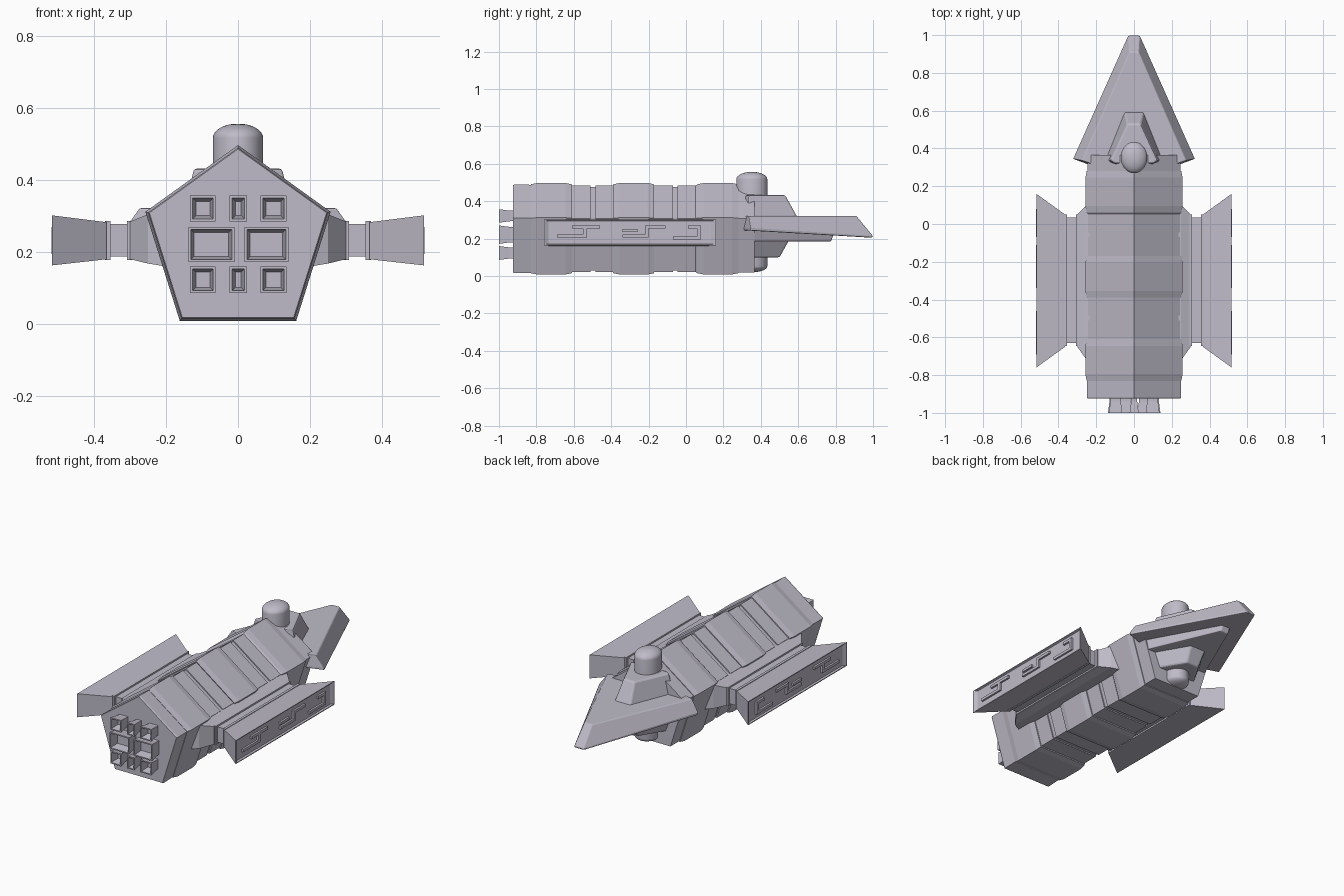
import bpy, bmesh
from math import cos, sin, pi

cube = bpy.data.objects.get("Cube")
if cube:
    bpy.data.objects.remove(cube, do_unlink=True)

COLOR = (0.52, 0.50, 0.58, 1)
paint = bpy.data.materials.new("pale_lavender_grey")
paint.use_nodes = True
paint.diffuse_color = COLOR
bsdf = paint.node_tree.nodes["Principled BSDF"]
bsdf.inputs["Base Color"].default_value = COLOR
bsdf.inputs["Roughness"].default_value = 0.6


def loft(name, stacks, mirror=False, bevel=0, smooth=False):
    """Skin each stack of equal-length rings and cap both ends."""
    bm = bmesh.new()
    for rings in stacks:
        loops = [[bm.verts.new(p) for p in ring] for ring in rings]
        n = len(loops[0])
        for a, b in zip(loops, loops[1:]):
            for i in range(n):
                j = (i + 1) % n
                bm.faces.new((a[i], a[j], b[j], b[i]))
        bm.faces.new(loops[0][::-1])
        bm.faces.new(loops[-1])
    bmesh.ops.recalc_face_normals(bm, faces=bm.faces)
    mesh = bpy.data.meshes.new(name)
    bm.to_mesh(mesh)
    bm.free()
    mesh.materials.append(paint)
    ob = bpy.data.objects.new(name, mesh)
    bpy.context.collection.objects.link(ob)
    if bevel:
        mod = ob.modifiers.new("Bevel", 'BEVEL')
        mod.width = bevel
        mod.segments = 2
    if mirror:
        ob.modifiers.new("Mirror", 'MIRROR')
    if smooth:
        bpy.ops.object.select_all(action='DESELECT')
        ob.select_set(True)
        bpy.context.view_layer.objects.active = ob
        bpy.ops.object.shade_smooth_by_angle(angle=0.6)
    return ob


def rect_x(x, y0, y1, z0, z1):
    return [(x, y0, z0), (x, y1, z0), (x, y1, z1), (x, y0, z1)]


def rect_y(y, x0, x1, z0, z1):
    return [(x0, y, z0), (x1, y, z0), (x1, y, z1), (x0, y, z1)]


def box(x0, x1, y0, y1, z0, z1):
    return [rect_x(x0, y0, y1, z0, z1), rect_x(x1, y0, y1, z0, z1)]


# Pentagonal hull: thick bands, plain sections and narrow grooves
PENTAGON = [(0, 0.245), (0.25, 0.065), (0.157, -0.23), (-0.157, -0.23), (-0.25, 0.065)]
MID = 0.245


def pentagon(y, s):
    return [(x * s, y, MID + z * s) for x, z in PENTAGON]


profile = [(-0.925, 0.985), (-0.915, 1), (-0.83, 0.99)]
for start in (-0.83, -0.39, 0.06):
    profile += [(start, 1), (start + 0.035, 1.03), (start + 0.185, 1.03), (start + 0.22, 1)]
    if start < 0:
        end = start + 0.22
        profile += [(end, 0.97), (end + 0.1, 0.97), (end + 0.1, 0.94),
                    (end + 0.125, 0.94), (end + 0.125, 0.97), (end + 0.222, 0.97)]
profile += [(0.28, 0.98), (0.365, 0.98)]
loft("hull", [[pentagon(y, s) for y, s in profile]])

# Flared, hollow engine nozzles in three rows
nozzles = []
for z0, z1, spans in (
        (0.285, 0.357, ((-0.133, -0.062), (-0.023, 0.025), (0.062, 0.135))),
        (0.172, 0.27, ((-0.138, -0.01), (0.018, 0.14))),
        (0.086, 0.16, ((-0.133, -0.062), (-0.023, 0.025), (0.062, 0.135)))):
    for x0, x1 in spans:
        def ring(y, inset):
            return rect_y(y, x0 + inset, x1 - inset, z0 + inset, z1 - inset)
        nozzles.append([ring(-0.90, 0.008), ring(-0.94, 0.008), ring(-1.0, 0),
                        ring(-1.0, 0.007), ring(-0.95, 0.016)])
loft("engine_nozzles", nozzles)

# Side pylons: tapered root, core and two flanges
loft("wing_pylon", [
    [rect_x(0.2, -0.74, 0.13, 0.16, 0.31), rect_x(0.25, -0.72, 0.1, 0.168, 0.305),
     rect_x(0.3, -0.65, 0.05, 0.18, 0.285)],
    box(0.28, 0.38, -0.63, 0.035, 0.187, 0.278),
    box(0.295, 0.308, -0.645, 0.05, 0.178, 0.287),
    box(0.355, 0.37, -0.645, 0.05, 0.178, 0.287)], mirror=True)

# Flared wing panels with a shallow recessed outer face
loft("wing_panel", [[
    rect_x(0.365, -0.65, 0.05, 0.18, 0.283),
    rect_x(0.517, -0.76, 0.16, 0.163, 0.302),
    rect_x(0.517, -0.753, 0.153, 0.168, 0.297),
    rect_x(0.507, -0.735, 0.135, 0.172, 0.293)]], mirror=True)

# Stepped relief bars on the outer faces
bars = [(-0.69, -0.53, 0.207, 0.223), (-0.55, -0.53, 0.207, 0.27), (-0.61, -0.46, 0.254, 0.27),
        (-0.34, -0.2, 0.207, 0.223), (-0.22, -0.2, 0.207, 0.27), (-0.22, -0.11, 0.254, 0.27),
        (-0.34, -0.26, 0.235, 0.25), (-0.07, 0.08, 0.195, 0.211), (0.06, 0.08, 0.195, 0.27),
        (0.01, 0.08, 0.254, 0.27)]
loft("wing_relief_bars", [box(0.5, 0.518, *b) for b in bars], mirror=True)


# Wedge-shaped nose and its stacked decks
def wedge(rear, corner, tip, height, slope=0):
    pts = [rear, corner, tip]
    pts += [(-x, y) for x, y in reversed(pts)]
    return [(x, y, height - slope * (y - 0.3)) for x, y in pts]


loft("nose_wedge", [[
    wedge((0.2, 0.3), (0.322, 0.345), (0.03, 0.995), 0.245, 0.058),
    wedge((0.2, 0.3), (0.322, 0.345), (0.03, 0.998), 0.26, 0.065),
    wedge((0.2, 0.31), (0.275, 0.335), (0.025, 0.91), 0.322)]], bevel=0.005)
loft("upper_deck", [[
    wedge((0.1, 0.31), (0.155, 0.33), (0.05, 0.595), 0.315),
    wedge((0.1, 0.32), (0.125, 0.335), (0.035, 0.53), 0.432)]], bevel=0.008)
loft("lower_deck", [[
    wedge((0.1, 0.34), (0.22, 0.36), (0.03, 0.8), 0.25),
    wedge((0.1, 0.34), (0.205, 0.36), (0.025, 0.775), 0.185)]], bevel=0.006)
loft("lower_block", [[
    wedge((0.1, 0.34), (0.16, 0.36), (0.05, 0.55), 0.19),
    wedge((0.1, 0.34), (0.125, 0.36), (0.04, 0.5), 0.1)]], bevel=0.008)


# Domed turret running through the decks
def oval(z, s):
    return [(0.07 * s * cos(i * pi / 20), 0.352 + 0.083 * s * sin(i * pi / 20), z)
            for i in range(40)]


dome = [(0.04 * sin(a * pi / 16), cos(a * pi / 16)) for a in range(8)]
turret = [oval(0.052 - h * 0.8, s) for h, s in reversed(dome)]
turret += [oval(0.517 + h, s) for h, s in dome]
loft("turret", [turret], smooth=True)
